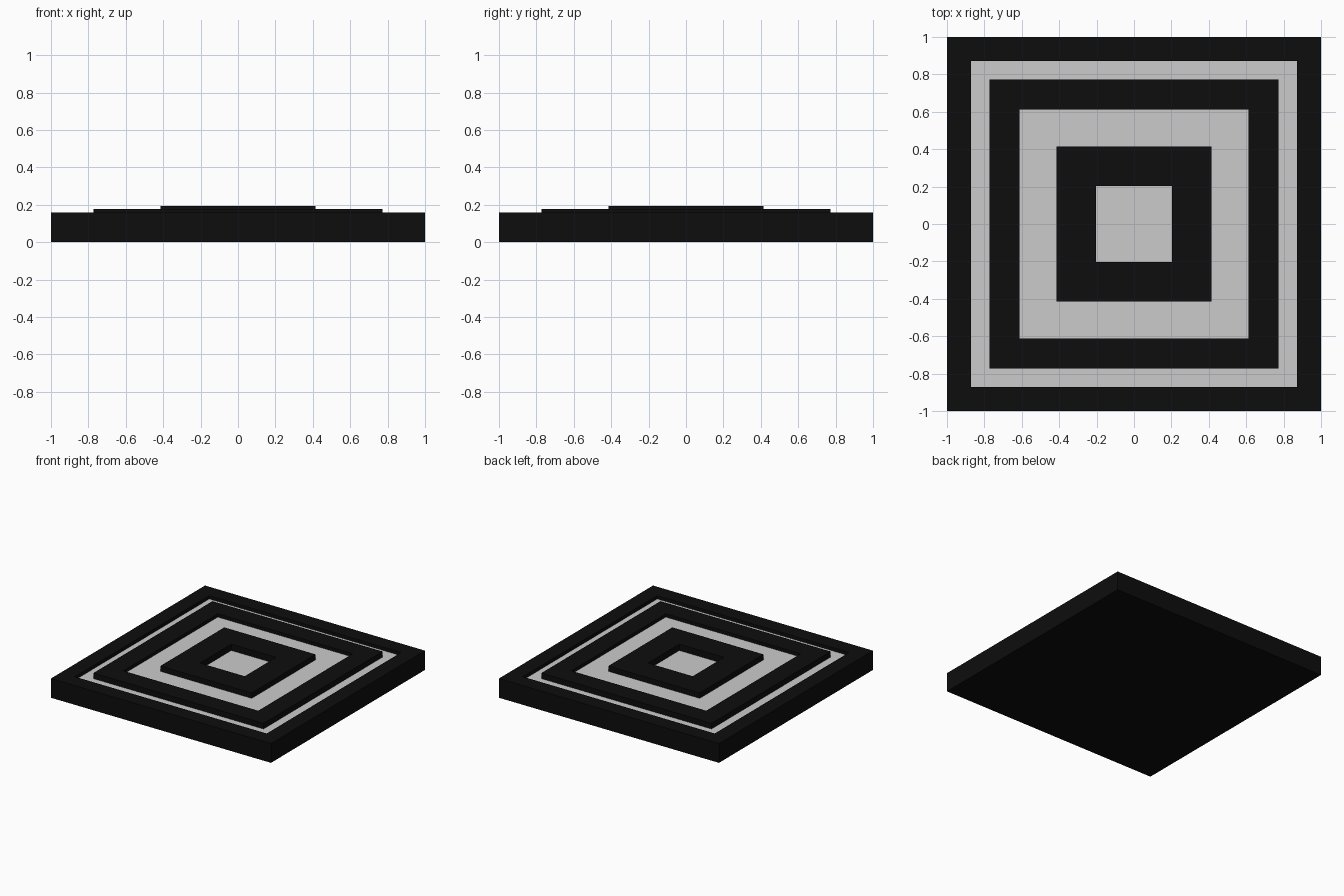
import bpy
import bmesh

if "Cube" in bpy.data.objects:
    bpy.data.objects.remove(bpy.data.objects["Cube"])

black = bpy.data.materials.new("black")
black.diffuse_color = (0.004, 0.004, 0.004, 1)
black.use_nodes = True
black.node_tree.nodes["Principled BSDF"].inputs["Base Color"].default_value = black.diffuse_color


def square_rings(name, profile, mat=None, cap_first=False, cap_last=False):
    """Skin concentric squares given as (half width, height), outside to inside."""
    bm = bmesh.new()
    loops = [[bm.verts.new((sx * h, sy * h, z))
              for sx, sy in ((-1, -1), (1, -1), (1, 1), (-1, 1))]
             for h, z in profile]
    for a, b in zip(loops, loops[1:]):
        for i in range(4):
            j = (i + 1) % 4
            bm.faces.new((a[i], a[j], b[j], b[i]))
    if cap_first:
        bm.faces.new(loops[0][::-1])
    if cap_last:
        bm.faces.new(loops[-1])
    mesh = bpy.data.meshes.new(name)
    bm.to_mesh(mesh)
    bm.free()
    if mat:
        mesh.materials.append(mat)
    ob = bpy.data.objects.new(name, mesh)
    bpy.context.collection.objects.link(ob)
    return ob


# Heights of the three recessed grey floors
F1, F2, F3 = 0.131, 0.150, 0.142

# Black base with raised rim, and the two higher frames
square_rings("base_rim", [(1, 0), (1, 0.158), (0.872, 0.158), (0.872, F1)],
             black, cap_first=True)
square_rings("middle_frame", [(0.773, F1), (0.773, 0.177), (0.613, 0.177), (0.613, F2)], black)
square_rings("inner_frame", [(0.415, F2), (0.415, 0.194), (0.203, 0.194), (0.203, F3)], black)

# Grey floors between the frames
square_rings("outer_floor", [(0.872, F1), (0.773, F1)])
square_rings("middle_floor", [(0.613, F2), (0.415, F2)])
square_rings("centre_floor", [(0.203, F3)], cap_last=True)
